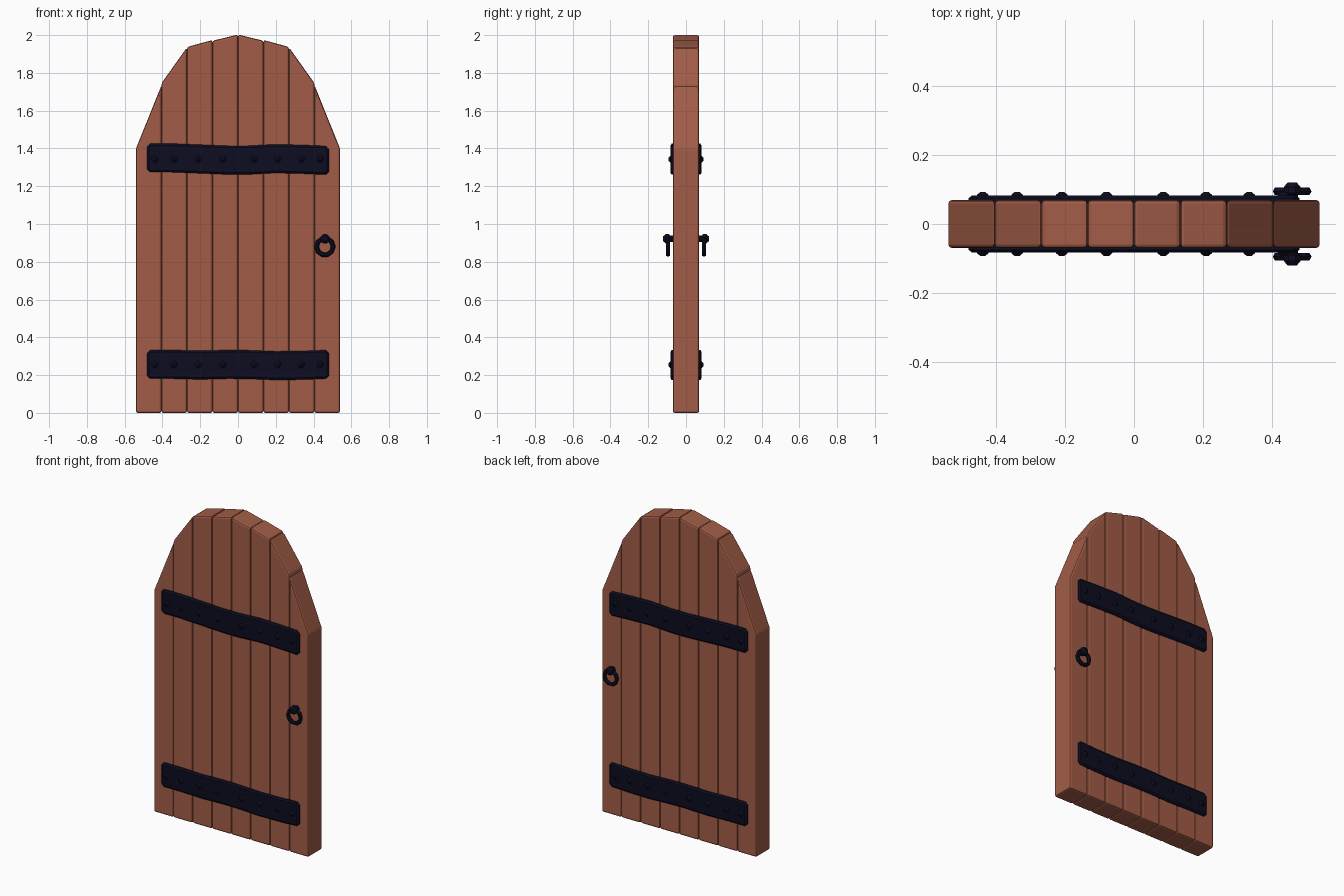
import bpy, bmesh, math
from mathutils import Matrix, Vector

if "Cube" in bpy.data.objects:
    bpy.data.objects.remove(bpy.data.objects["Cube"])


def material(name, rgb):
    m = bpy.data.materials.new(name)
    m.diffuse_color = (*rgb, 1)
    m.use_nodes = True
    m.node_tree.nodes["Principled BSDF"].inputs["Base Color"].default_value = m.diffuse_color
    return m


WOOD = material("brown wood", (0.36, 0.108, 0.064))
IRON = material("dark iron", (0.004, 0.004, 0.015))


def finish(bm, name, mat, smooth=False):
    bmesh.ops.recalc_face_normals(bm, faces=bm.faces)
    me = bpy.data.meshes.new(name)
    bm.to_mesh(me)
    bm.free()
    me.materials.append(mat)
    ob = bpy.data.objects.new(name, me)
    bpy.context.collection.objects.link(ob)
    return ob


def loft(bm, rings):
    """Closed solid through rings of equal length."""
    vs = [[bm.verts.new(p) for p in r] for r in rings]
    n = len(vs[0])
    for a, b in zip(vs, vs[1:]):
        for i in range(n):
            j = (i + 1) % n
            bm.faces.new((a[i], a[j], b[j], b[i]))
    bm.faces.new(vs[0][::-1])
    bm.faces.new(vs[-1])


# Planks: slanted tops following the arch, mirrored left and right
EDGES = [0, 0.135, 0.27, 0.405, 0.54]
TOPS = [(2.003, 1.970), (1.974, 1.937), (1.935, 1.745), (1.735, 1.40)]
for side, label in ((-1, "left"), (1, "right")):
    for i, (za, zb) in enumerate(TOPS):
        xa, xb = side * EDGES[i], side * EDGES[i + 1]
        prof = [(xa, 0), (xb, 0), (xb, zb), (xa, za)]
        bm = bmesh.new()
        loft(bm, [[(x, y, z) for x, z in prof] for y in (-0.07, 0.07)])
        bmesh.ops.recalc_face_normals(bm, faces=bm.faces)
        bmesh.ops.bevel(bm, geom=bm.edges[:], offset=0.011, segments=2,
                        profile=0.5, affect='EDGES')
        finish(bm, f"plank_{label}_{i + 1}", WOOD)

# Hammered iron straps: slightly wavy bars with rivets
XS = [-0.465, -0.35, -0.2, -0.05, 0.05, 0.2, 0.35, 0.465]
UPPER = [1.350, 1.350, 1.344, 1.338, 1.338, 1.346, 1.342, 1.337]
LOWER = [0.257, 0.257, 0.253, 0.257, 0.256, 0.250, 0.252, 0.257]
RIVETS = [-0.44, -0.34, -0.21, -0.08, 0.085, 0.21, 0.335, 0.435]


def strap_ring(mids, y, inset):
    h, e = 0.076 - inset, 0.481 - inset
    up = [(x, y, m + h) for x, m in zip(XS, mids)]
    dn = [(x, y, m - h) for x, m in zip(XS, mids)][::-1]
    right = [(e, y, mids[-1] + h - 0.016), (e, y, mids[-1] - h + 0.016)]
    left = [(-e, y, mids[0] - h + 0.016), (-e, y, mids[0] + h - 0.016)]
    return up + right + dn + left


def disc(x, y, z, r, n=8):
    return [(x + r * math.cos(2 * math.pi * (k + 0.5) / n), y,
             z + r * math.sin(2 * math.pi * (k + 0.5) / n)) for k in range(n)]


for s, face in ((-1, "front"), (1, "back")):
    for mids, level in ((UPPER, "upper"), (LOWER, "lower")):
        bm = bmesh.new()
        loft(bm, [strap_ring(mids, s * 0.06, 0), strap_ring(mids, s * 0.075, 0),
                  strap_ring(mids, s * 0.083, 0.010)])
        finish(bm, f"{level}_strap_{face}", IRON)
        bm = bmesh.new()
        zc = sum(mids) / len(mids)
        for x in RIVETS:
            loft(bm, [disc(x, s * 0.078, zc, 0.02), disc(x, s * 0.085, zc, 0.018),
                      disc(x, s * 0.093, zc, 0.008)])
        finish(bm, f"{level}_rivets_{face}", IRON)

    # Knob holding the pull ring
    bm = bmesh.new()
    loft(bm, [disc(0.46, s * y, 0.922, r) for y, r in
              ((0.065, 0.018), (0.085, 0.018), (0.09, 0.026), (0.108, 0.026),
               (0.121, 0.014))])
    finish(bm, f"handle_knob_{face}", IRON)

    # Pull ring
    bm = bmesh.new()
    n, m, R, r = 10, 6, 0.044, 0.0125
    g = [[bm.verts.new((0.46 + (R + r * math.cos(b)) * math.cos(a),
                        s * 0.095 + r * math.sin(b),
                        0.88 + (R + r * math.cos(b)) * math.sin(a)))
          for b in (2 * math.pi * j / m for j in range(m))]
         for a in (2 * math.pi * i / n for i in range(n))]
    for i in range(n):
        for j in range(m):
            i2, j2 = (i + 1) % n, (j + 1) % m
            bm.faces.new((g[i][j], g[i2][j], g[i2][j2], g[i][j2]))
    finish(bm, f"handle_ring_{face}", IRON)
